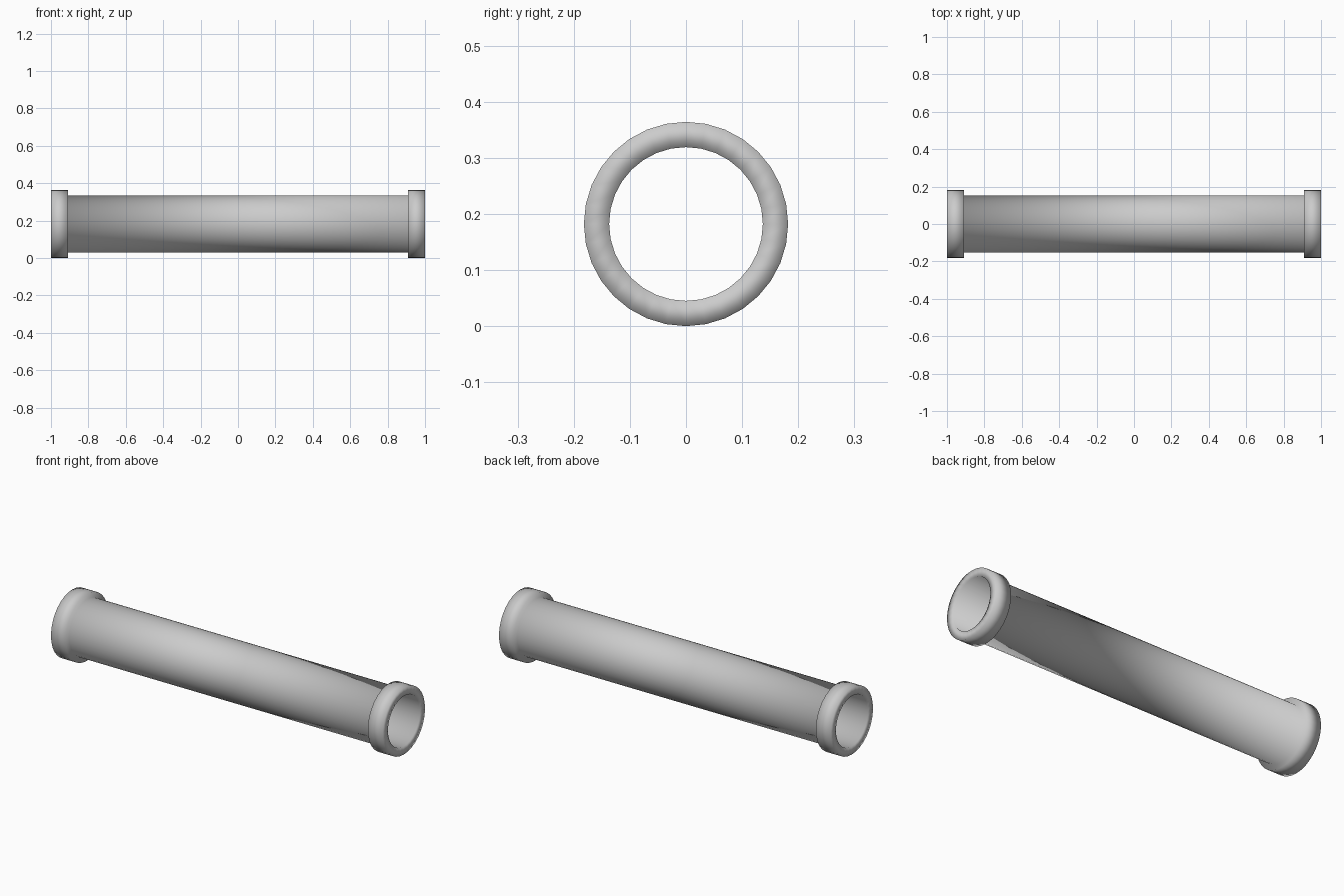
import bpy, bmesh
from math import cos, sin, tau

if "Cube" in bpy.data.objects:
    bpy.data.objects.remove(bpy.data.objects["Cube"])

SIDES = 32
CENTRE_Z = 0.182

# Closed wall profile (x, radius): bore, end collars and thinner tube between
half = [(1.0, 0.137), (1.0, 0.182), (0.91, 0.182), (0.91, 0.153)]
profile = half + [(-x, r) for x, r in reversed(half)]

# Revolve the profile around the x axis
bm = bmesh.new()
rings = [[bm.verts.new((x, r * cos(tau * i / SIDES), CENTRE_Z + r * sin(tau * i / SIDES)))
          for i in range(SIDES)] for x, r in profile]
for k, ring in enumerate(rings):
    following = rings[(k + 1) % len(rings)]
    for i in range(SIDES):
        j = (i + 1) % SIDES
        face = bm.faces.new((ring[i], ring[j], following[j], following[i]))
        face.smooth = True
bmesh.ops.recalc_face_normals(bm, faces=bm.faces)

# Collared pipe, smooth shaded all over
mesh = bpy.data.meshes.new("collared_pipe")
bm.to_mesh(mesh)
bm.free()
pipe = bpy.data.objects.new("collared_pipe", mesh)
bpy.context.collection.objects.link(pipe)
